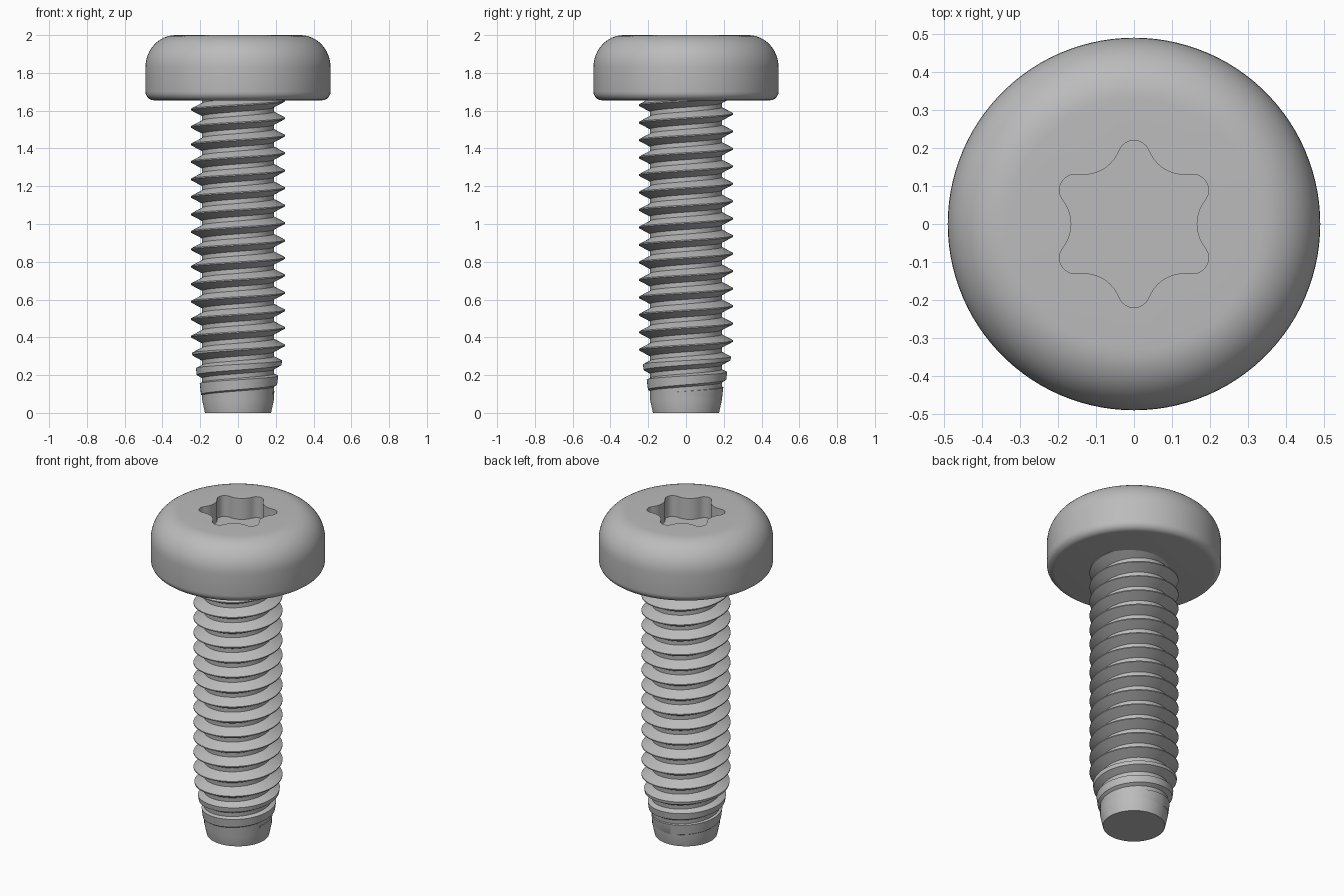
import bpy, bmesh, math
from math import sin, cos, pi, radians

cube = bpy.data.objects.get("Cube")
if cube:
    bpy.data.objects.remove(cube, do_unlink=True)

steel = bpy.data.materials.new("grey steel")
steel.use_nodes = True
grey = (0.5, 0.5, 0.5, 1)
steel.diffuse_color = grey
steel.node_tree.nodes["Principled BSDF"].inputs["Base Color"].default_value = grey


def loft(name, rows, closed):
    """Skin equal-length rows of points, cap both ends, shade by angle."""
    bm = bmesh.new()
    grid = [[bm.verts.new(p) for p in row] for row in rows]
    n = len(rows[0])
    for a, b in zip(grid, grid[1:]):
        for i in range(n if closed else n - 1):
            j = (i + 1) % n
            bm.faces.new((a[i], a[j], b[j], b[i]))
    bm.faces.new(grid[0][::-1])
    bm.faces.new(grid[-1])
    bmesh.ops.recalc_face_normals(bm, faces=bm.faces)
    mesh = bpy.data.meshes.new(name)
    bm.to_mesh(mesh)
    bm.free()
    mesh.materials.append(steel)
    obj = bpy.data.objects.new(name, mesh)
    bpy.context.collection.objects.link(obj)
    bpy.ops.object.select_all(action='DESELECT')
    obj.select_set(True)
    bpy.context.view_layer.objects.active = obj
    bpy.ops.object.shade_smooth_by_angle(angle=radians(30))
    return obj


def ring(r, z, n):
    return [(r * cos(2 * pi * i / n), r * sin(2 * pi * i / n), z) for i in range(n)]


# Six-lobed socket outline: concave valley arcs joined to convex lobe arcs
def socket_outline():
    valley_d, valley_r, lobe_d, lobe_r = 0.266, 0.101, 0.178, 0.042
    half_valley = radians(38.5)
    half_lobe = radians(68.5)
    nv, nl = 10, 8
    sector = []
    for i in range(nv):
        a = pi + half_valley * (1 - 2 * i / nv)
        sector.append((valley_d + valley_r * cos(a), valley_r * sin(a)))
    # the valley arc runs from below to above the axis
    sector = [(x, -y) if sector[0][1] > 0 else (x, y) for x, y in sector]
    tilt = radians(30)
    for i in range(nl):
        a = tilt + half_lobe * (2 * i / nl - 1)
        sector.append((lobe_d * cos(tilt) + lobe_r * cos(a),
                       lobe_d * sin(tilt) + lobe_r * sin(a)))
    points = []
    for k in range(6):
        c, s = cos(k * pi / 3), sin(k * pi / 3)
        points += [(x * c - y * s, x * s + y * c) for x, y in sector]
    # start the list on the +x axis so it lines up with the round rings
    return points[nv // 2:] + points[:nv // 2]


# Head: rounded pan with a sunk socket
HEAD_R, HEAD_Z, TOP = 0.49, 1.655, 2.0
outline = socket_outline()
seg = len(outline)
profile = []
for i in range(7):
    a = pi / 2 * i / 6
    profile.append((HEAD_R - 0.045 + 0.045 * sin(a), HEAD_Z + 0.045 * (1 - cos(a))))
for i in range(13):
    a = pi / 2 * i / 12
    profile.append((HEAD_R - 0.16 + 0.16 * cos(a), TOP - 0.17 + 0.17 * sin(a)))
rows = [ring(r, z, seg) for r, z in profile]
rows += [[(x, y, z) for x, y in outline] for z in (TOP, TOP - 0.13)]
loft("head", rows, True)

# Shank core with a tapered tip
ROOT, CREST, PITCH = 0.19, 0.25, 0.0925


def taper(z):
    return 0.175 + 0.22 * z


loft("shank_core", [ring(r, z, 96) for r, z in
                    ((taper(0), 0), (ROOT, 0.068), (ROOT, 1.7))], True)

# Helical thread, its crest trimmed flat by the tip taper
HALF_BASE, HALF_CREST, STEPS = 0.036, 0.003, 72
CREST_Z = 1.19  # height of a crest on the +x side
first = int((0.075 - CREST_Z) / PITCH * STEPS)
last = int((1.7 - CREST_Z) / PITCH * STEPS)
rows = []
for i in range(first, last + 1):
    a = 2 * pi * i / STEPS
    z = CREST_Z + PITCH * i / STEPS
    top = min(CREST, max(taper(z), ROOT))
    half = HALF_BASE - (top - ROOT) / (CREST - ROOT) * (HALF_BASE - HALF_CREST)
    row = []
    for r, dz in ((ROOT - 0.003, -HALF_BASE), (top, -half),
                  (top, half), (ROOT - 0.003, HALF_BASE)):
        r = min(r, taper(z + dz) - 0.0008)
        row.append((r * cos(a), r * sin(a), z + dz))
    rows.append(row)
loft("thread", rows, False)
